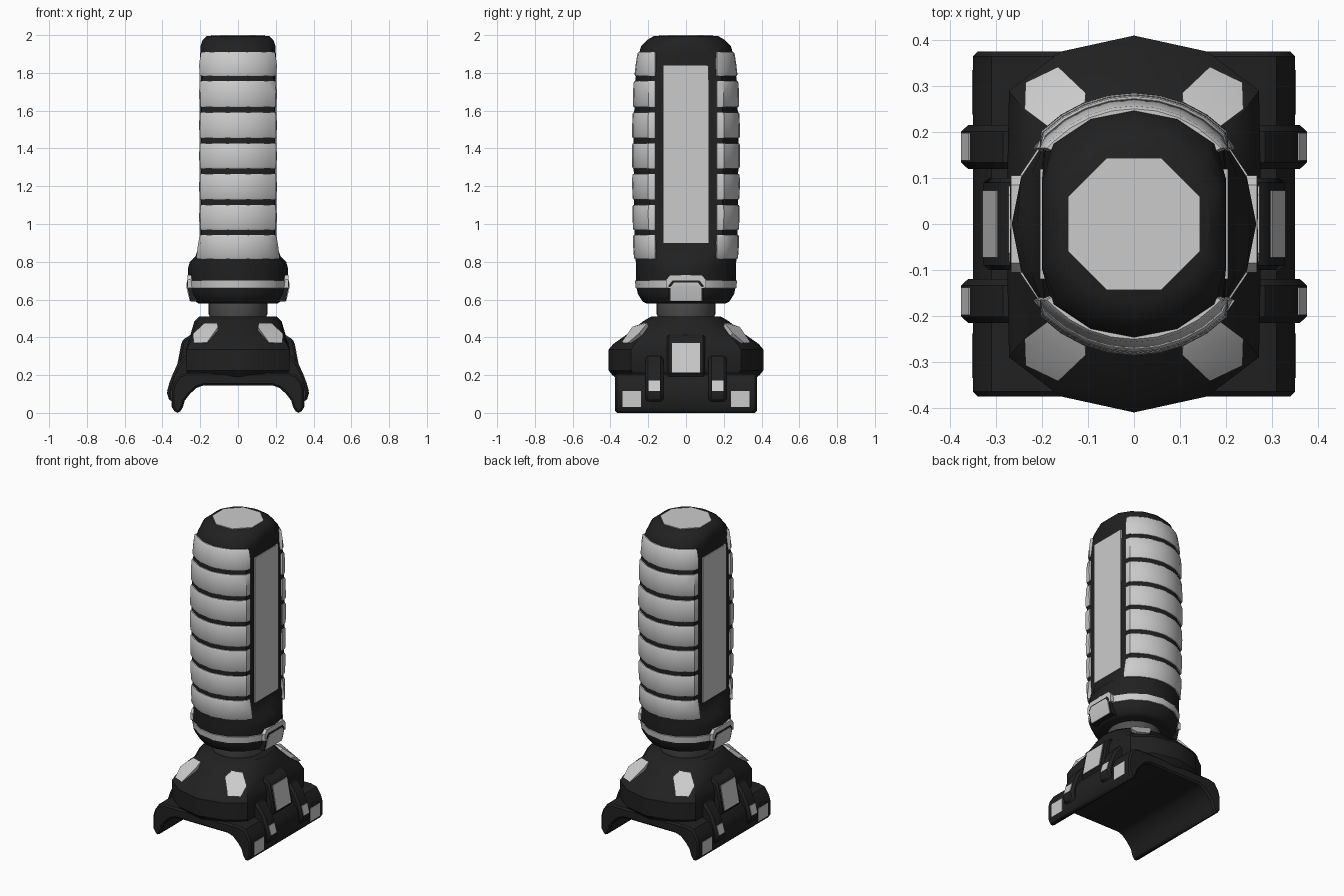
import bpy, bmesh, math
from math import sin, cos, pi, radians

if "Cube" in bpy.data.objects:
    bpy.data.objects.remove(bpy.data.objects["Cube"])

def material(name, v):
    m = bpy.data.materials.new(name)
    m.diffuse_color = (v, v, v, 1)
    m.use_nodes = True
    m.node_tree.nodes["Principled BSDF"].inputs["Base Color"].default_value = m.diffuse_color
    return m

BLACK = material("black_polymer", 0.015)
DARK = material("dark_metal", 0.08)

def finish(name, bm, mat=None, bevel=0, angle=35):
    bmesh.ops.recalc_face_normals(bm, faces=bm.faces)
    me = bpy.data.meshes.new(name)
    bm.to_mesh(me)
    bm.free()
    for p in me.polygons:
        p.use_smooth = True
    me.set_sharp_from_angle(angle=radians(angle))
    ob = bpy.data.objects.new(name, me)
    bpy.context.collection.objects.link(ob)
    if mat:
        me.materials.append(mat)
    if bevel:
        b = ob.modifiers.new("bevel", 'BEVEL')
        b.width, b.segments, b.limit_method = bevel, 1, 'ANGLE'
        b.angle_limit = radians(50)
    return ob

def loft(name, rings, mat=None, bevel=0, angle=35):
    bm = bmesh.new()
    vs = [[bm.verts.new(p) for p in r] for r in rings]
    n = len(vs[0])
    for a, b in zip(vs, vs[1:]):
        for i in range(n):
            bm.faces.new((a[i], a[(i + 1) % n], b[(i + 1) % n], b[i]))
    bm.faces.new(vs[0])
    bm.faces.new(vs[-1])
    return finish(name, bm, mat, bevel, angle)

def prism_y(name, xz, y0, y1, mat=None, bevel=0):
    return loft(name, [[(x, y, z) for x, z in xz] for y in (y0, y1)], mat, bevel)

def hull(name, pts, mat=None):
    bm = bmesh.new()
    vs = [bm.verts.new(p) for p in pts]
    bmesh.ops.convex_hull(bm, input=vs)
    bmesh.ops.dissolve_limit(bm, angle_limit=0.02, verts=bm.verts, edges=bm.edges)
    return finish(name, bm, mat, angle=20)

def circle(r, z, n=16, off=0.0):
    return [(r * cos(2 * pi * i / n + off), r * sin(2 * pi * i / n + off), z) for i in range(n)]

# Grip: round section with flattened sides; rows are z, radius, half width
GRIP = [(0.58, .21, .21), (0.59, .23, .225), (0.63, .255, .25), (0.68, .265, .263),
        (0.76, .266, .266), (0.80, .266, .255), (0.83, .268, .225), (0.90, .272, .200),
        (1.20, .276, .200), (1.45, .278, .200), (1.75, .270, .200), (1.90, .250, .200),
        (1.94, .238, .199), (1.975, .205, .187), (1.995, .170, .165)]

def section(z):
    for a, b in zip(GRIP, GRIP[1:]):
        if a[0] <= z <= b[0]:
            t = (z - a[0]) / (b[0] - a[0])
            return a[1] + (b[1] - a[1]) * t, a[2] + (b[2] - a[2]) * t

def clamp(x, m):
    return max(-m, min(m, x))

loft("grip_body", [[(clamp(x, w), y, z) for x, y, z in circle(r, z)] for z, r, w in GRIP], BLACK)
loft("grip_top_cap", [circle(.155, 1.98, 8, pi / 8), circle(.155, 2.0, 8, pi / 8)])

# Grip bands on front and back
def band_ring(z, s, lift):
    r, w = section(z)
    r, w = r + lift, w + lift * 0.6
    arc = [(clamp(r * cos(a), w), r * sin(a)) for a in [radians(45 + 11.25 * i) for i in range(9)]]
    e = min(w, math.sqrt(r * r - .165 ** 2))
    pts = [(.12, .13), (e, .165)] + arc + [(-e, .165), (-.12, .13)]
    return [(x, y * s, z) for x, y in pts]

edges = [0.80, 0.955, 1.115, 1.28, 1.44, 1.605, 1.77, 1.925]
for i, (lo, hi) in enumerate(zip(edges, edges[1:])):
    lo, hi = lo + .014, hi - .014
    zs = [lo, lo + .008, (lo + hi) / 2, hi - .008, hi]
    for s, side in ((-1, "front"), (1, "back")):
        loft(f"grip_band_{side}_{i}",
             [band_ring(z, s, l) for z, l in zip(zs, (.004, .008, .009, .008, .004))])

# Collar stripe
loft("collar_stripe", [circle(section(z)[0] + l, z) for z, l in
                       ((.655, -.01), (.66, .005), (.70, .005), (.705, -.01))])

# Neck and its washer
loft("neck", [circle(.14, .49, 24), circle(.155, .52, 24), circle(.155, .60, 24)], DARK)

# Mount body: round top blending to a long six-sided outline
Q = [(.275, 0), (.275, .14), (.272, .29), (.16, .375), (0, .41)]
OUT = Q + [(-x, y) for x, y in Q[3::-1]]
OUT += [(-x, -y) for x, y in OUT[1:8]]

def mount_ring(z, t, k=1.0, r=.225):
    return [((c[0] + (o[0] - c[0]) * t) * k, (c[1] * .9 + (o[1] - c[1] * .9) * t) * k, z)
            for c, o in zip(circle(r, z), OUT)]

loft("mount_body", [mount_ring(.185, 1, .90), mount_ring(.20, 1, .95), mount_ring(.225, 1),
                    mount_ring(.335, 1), mount_ring(.365, .88), mount_ring(.42, .5),
                    mount_ring(.485, .12), mount_ring(.51, 0, 1, .205)], BLACK)

# Rail clamp: arched profile along y
half = [(.27, .21), (.31, .20), (.34, .155), (.35, .12), (.35, .03), (.33, 0), (.31, 0),
        (.292, .03), (.282, .065), (.255, .10), (.22, .132), (.185, .145)]
prism_y("rail_clamp", half + [(-x, z) for x, z in half[::-1]], -.375, .375, BLACK, .012)

for s, side in ((-1, "left"), (1, "right")):
    # Long flat side panel
    hull(f"grip_side_panel_{side}", [(s * x, y, z) for x in (.18, .205)
                                     for y in (-.12, .12) for z in (.90, 1.84)])

    # Collar button with its rim and the raised stripe arch
    def plate(name, w, z0, z1, x, mat=None):
        yz = [(-w, z0), (w, z0), (w, z1 - .025), (w - .02, z1), (-w + .02, z1), (-w, z1 - .025)]
        hull(name, [(s * (x - max(0, .65 - z) * .3), y, z) for y, z in yz] +
             [(s * .21, y, z) for y, z in yz], mat)
    plate(f"stripe_arch_{side}", .105, .66, .73, .268)
    plate(f"button_rim_{side}", .092, .59, .70, .270, BLACK)
    plate(f"button_{side}", .083, .592, .69, .273)

    # Central latch block and its panel
    block = [(.24, .42), (.28, .395), (.295, .38), (.327, .21), (.30, .17), (.24, .17)]
    prism_y(f"latch_block_{side}", [(s * x, z) for x, z in block], -.10, .10, BLACK, .01)
    hull(f"latch_panel_{side}", [(s * (x + d), y, z) for x, z in ((.297, .37), (.327, .215))
                                 for d in (-.02, .003) for y in (-.073, .073)])

    for f, end in ((-1, "front"), (1, "back")):
        # Clamp ribs with grey pads
        rib = [(.24, .31), (.285, .30), (.325, .25), (.352, .19), (.376, .105), (.362, .06), (.30, .05)]
        prism_y(f"clamp_rib_{side}_{end}", [(s * x, z) for x, z in rib], f * .12, f * .215, BLACK, .014)
        hull(f"rib_pad_{side}_{end}", [(s * (x + d), f * y, z) for x, z in ((.357, .172), (.373, .115))
                                       for d in (-.02, .003) for y in (.138, .198)])
        # Square pads at the clamp corners
        hull(f"clamp_pad_{side}_{end}", [(s * x, f * y, z) for x in (.33, .353)
                                         for y in (.238, .335) for z in (.03, .117)])
        # Slanted grey facets on the mount corners
        facet = [(.105, .285, .455), (.165, .342, .372), (.236, .308, .37), (.238, .25, .42),
                 (.178, .205, .475), (.11, .225, .475), (.10, .15, .35)]
        hull(f"mount_facet_{side}_{end}", [(s * x, f * y, z) for x, y, z in facet])
